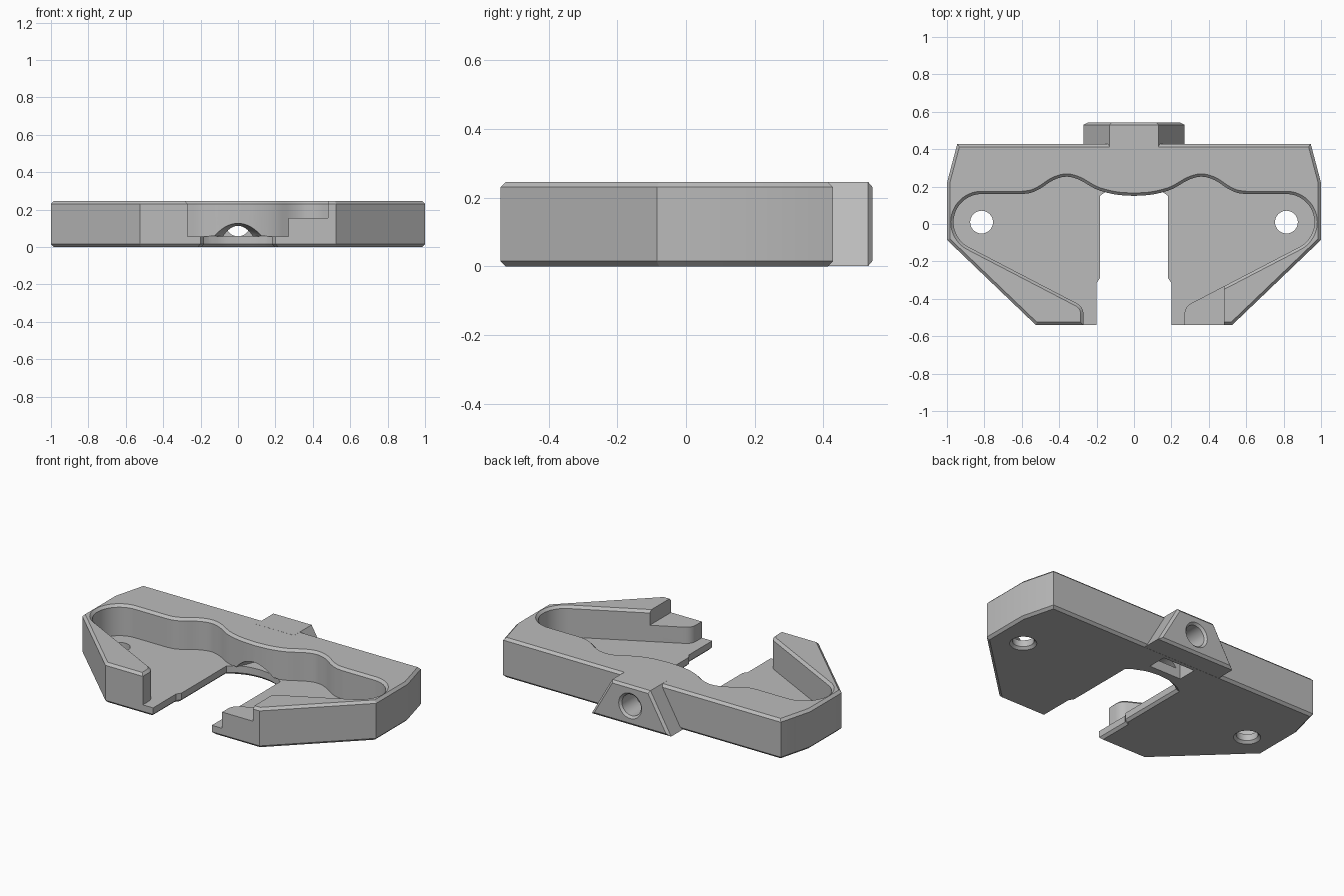
import bpy, bmesh, math
from math import cos, sin, radians
from mathutils import Vector

if "Cube" in bpy.data.objects:
    bpy.data.objects.remove(bpy.data.objects["Cube"])

TOP, FLOOR, CH = 0.245, 0.055, 0.015

grey = bpy.data.materials.new("plain grey")
grey.use_nodes = True
grey.diffuse_color = (0.5, 0.5, 0.5, 1)
grey.node_tree.nodes["Principled BSDF"].inputs["Base Color"].default_value = (0.5, 0.5, 0.5, 1)


def mirrored(half):
    """Close a right-hand half outline with its mirror image."""
    return half + [(-x, y) for x, y in reversed(half) if abs(x) > 1e-6]


def arc(cx, cy, r, a0, a1, n):
    angles = [radians(a0 + (a1 - a0) * i / n) for i in range(n + 1)]
    return [(cx + r * cos(a), cy + r * sin(a)) for a in angles]


def smooth_path(points, steps=5):
    """Catmull-Rom curve through the points."""
    p = [Vector(q) for q in points]
    p = [2 * p[0] - p[1]] + p + [2 * p[-1] - p[-2]]
    out = []
    for a, b, c, d in zip(p, p[1:], p[2:], p[3:]):
        for i in range(steps):
            t = i / steps
            q = 0.5 * (2 * b + (c - a) * t + (2 * a - 5 * b + 4 * c - d) * t * t
                       + (3 * b - a - 3 * c + d) * t ** 3)
            out.append((q.x, q.y))
    return out + [tuple(points[-1])]


def offset(outline, d):
    """Grow a counter-clockwise outline by d with mitred corners."""
    p = [Vector(q) for q in outline]
    out = []
    for i, q in enumerate(p):
        e1 = (q - p[i - 1]).normalized()
        e2 = (p[(i + 1) % len(p)] - q).normalized()
        n1, n2 = Vector((e1.y, -e1.x)), Vector((e2.y, -e2.x))
        out.append(q + (n1 + n2) * d / (1 + n1.dot(n2)))
    return out


def make_object(name, bm):
    bmesh.ops.recalc_face_normals(bm, faces=bm.faces)
    mesh = bpy.data.meshes.new(name)
    bm.to_mesh(mesh)
    bm.free()
    mesh.materials.append(grey)
    obj = bpy.data.objects.new(name, mesh)
    bpy.context.collection.objects.link(obj)
    return obj


def loft(name, outline, levels, along_y=False):
    """Stack offset copies of an outline; levels are (height, growth)."""
    bm = bmesh.new()
    rings = []
    for h, d in levels:
        pts = offset(outline, d)
        rings.append([bm.verts.new((q.x, h, q.y) if along_y else (q.x, q.y, h)) for q in pts])
    for low, high in zip(rings, rings[1:]):
        for i in range(len(low)):
            j = (i + 1) % len(low)
            bm.faces.new((low[i], low[j], high[j], high[i]))
    bm.faces.new(rings[0])
    bm.faces.new(rings[-1])
    return make_object(name, bm)


def box(name, x0, x1, y0, y1, z0, z1):
    return loft(name, [(x0, y0), (x1, y0), (x1, y1), (x0, y1)], [(z0, 0), (z1, 0)])


def combine(target, other, operation):
    mod = target.modifiers.new(other.name, "BOOLEAN")
    mod.operation, mod.object, mod.solver = operation, other, "EXACT"
    bpy.context.view_layer.objects.active = target
    bpy.ops.object.modifier_apply(modifier=mod.name)
    bpy.data.objects.remove(other)


# Chamfered plate
plate = mirrored([(0.525, -0.54), (1, -0.085), (1, 0.22), (0.945, 0.428)])
body = loft("clamp_body", plate, [(0, -CH), (CH, 0), (TOP - CH, 0), (TOP, -CH)])

# Dovetail boss on the back
dovetail = [(-0.27, 0.0005), (0.27, 0.0005), (0.13, TOP + 0.0005), (-0.13, TOP + 0.0005)]
boss = loft("back_boss", dovetail, [(0.36, 0), (0.53, 0), (0.543, -CH)], along_y=True)
combine(body, boss, "UNION")

# Wavy recess with a chamfered rim
half = [(0.27, -0.7)] + arc(0.335, -0.482, 0.065, 180, 118, 6)
half += arc(0.815, 0.01, 0.15, -62, 90, 24)
half += smooth_path([(0.6, 0.16), (0.55, 0.167), (0.5, 0.19), (0.43, 0.235), (0.36, 0.253),
                     (0.29, 0.235), (0.2, 0.185), (0.1, 0.158), (0, 0.15)])
recess = loft("recess_cutter", mirrored(half),
              [(FLOOR, 0), (TOP - CH, 0), (TOP + CH, 2 * CH)])
combine(body, recess, "DIFFERENCE")

# Open slot with a rounded end
half = [(0.2, -0.7), (0.2, -0.315), (0.182, -0.29), (0.182, 0.15)]
half += smooth_path([(0.155, 0.17), (0.08, 0.2), (0, 0.21)])
slot = loft("slot_cutter", mirrored(half),
            [(-CH, 2 * CH), (CH, 0), (FLOOR + 0.004, 0)])
combine(body, slot, "DIFFERENCE")

# Lowered step on one arm tip
combine(body, box("step_cutter", 0.2, 0.48, -0.7, -0.25, 0.155, 0.4), "DIFFERENCE")

# Arched tunnel under the nose, narrowing toward the nut pocket
bm = bmesh.new()
for y, width, low, high in ((0.1, 0.155, FLOOR, 0.132), (0.3, 0.065, 0.06, 0.11)):
    for i in range(-8, 9):
        t = i / 8
        bm.verts.new((width * t, y, high - (high - low) * t * t))
bmesh.ops.convex_hull(bm, input=bm.verts)
combine(body, make_object("tunnel_cutter", bm), "DIFFERENCE")

# Nut pocket from below
combine(body, box("pocket_cutter", -0.11, 0.11, 0.27, 0.39, -0.1, 0.19), "DIFFERENCE")

# Bolt bore through the boss, chamfered at its mouth
bore = loft("bore_cutter", arc(0, 0.122, 0.065, 0, 348.75, 31),
            [(0.3, 0), (0.53, 0), (0.56, 0.03)], along_y=True)
combine(body, bore, "DIFFERENCE")

# Screw holes, chamfered underneath
for side in (-1, 1):
    hole = loft("screw_hole_cutter", arc(side * 0.815, 0.01, 0.061, 0, 348.75, 31),
                [(-CH, 2 * CH), (CH, 0), (0.1, 0)])
    combine(body, hole, "DIFFERENCE")

# Smooth curves, crisp edges
bpy.ops.object.select_all(action="DESELECT")
body.select_set(True)
bpy.context.view_layer.objects.active = body
bpy.ops.object.shade_smooth_by_angle(angle=radians(25))
